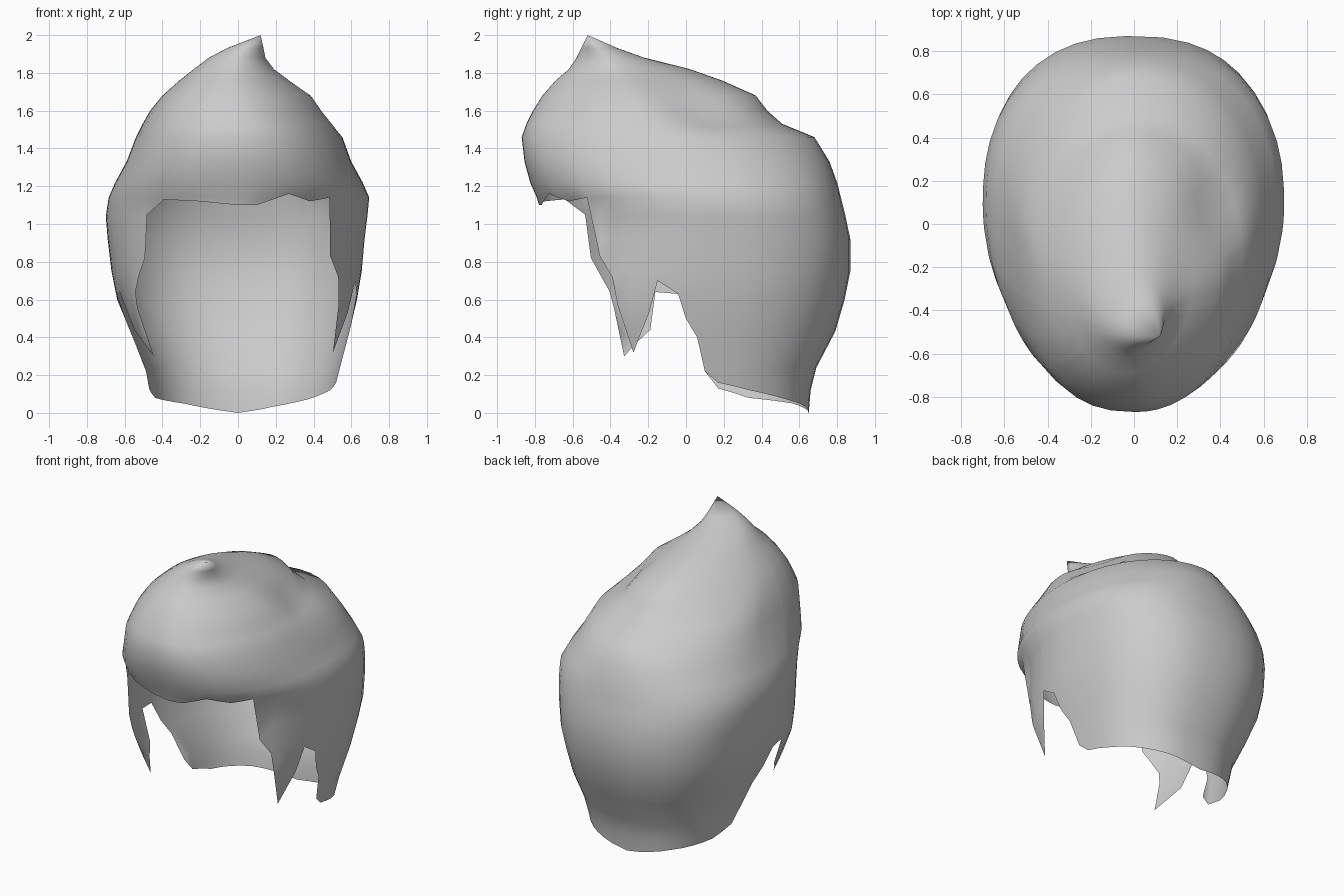
import bpy, bmesh, math

if "Cube" in bpy.data.objects:
    bpy.data.objects.remove(bpy.data.objects["Cube"])

# Horizontal sections: z, left x, right x, front y, widest y, back y
SECTIONS = [
    (0.00, -.44, .48, -.50, .12, .65), (0.12, -.47, .51, -.55, .12, .66),
    (0.24, -.49, .54, -.66, .11, .69), (0.43, -.57, .59, -.72, .10, .79),
    (0.60, -.64, .63, -.73, .10, .84), (0.75, -.67, .655, -.73, .10, .87),
    (0.92, -.69, .67, -.74, .10, .87), (1.04, -.70, .685, -.76, .10, .845),
    (1.14, -.685, .695, -.79, .09, .82), (1.22, -.65, .66, -.825, .07, .80),
    (1.33, -.59, .60, -.855, .03, .76), (1.46, -.54, .555, -.87, -.03, .68),
    (1.53, -.505, .505, -.845, -.08, .51), (1.60, -.465, .45, -.81, -.15, .43),
    (1.68, -.40, .39, -.76, -.23, .37), (1.76, -.31, .27, -.69, -.29, .19),
    (1.82, -.235, .19, -.62, -.35, .02), (1.88, -.155, .145, -.58, -.42, -.22),
    (1.93, -.06, .135, -.555, -.47, -.36), (2.00, .12, .12, -.52, -.52, -.52)]

# Roundness of the sections: z, front left, front right, back left, back right
POWERS = [(0, 2.2, 2.1, 2.4, 2.4), (.6, 2.25, 2.15, 2.4, 2.4),
          (.8, 2.15, 2.0, 2.4, 2.45), (1.1, 2.0, 1.8, 2.3, 2.45),
          (1.24, 2.35, 2.2, 2.15, 2.25), (1.45, 2.45, 2.1, 1.87, 2.0),
          (1.7, 2.2, 1.8, 1.67, 1.8), (2.0, 2.0, 1.8, 1.7, 1.8)]

# Lower edge, running from the back round the right, front and left
HEM = [(0, .65, 0), (.2, .64, .035), (.35, .52, .07), (.45, .32, .12),
       (.52, .17, .16), (.53, .10, .22), (.57, .06, .40), (.60, 0, .50),
       (.62, -.04, .63), (.62, -.15, .70), (.59, -.20, .53), (.53, -.30, .32),
       (.53, -.36, .57), (.53, -.39, .72), (.50, -.47, .83), (.45, -.48, 1.14),
       (.37, -.60, 1.12), (.26, -.70, 1.16), (.10, -.78, 1.10), (0, -.78, 1.10),
       (-.2, -.74, 1.12), (-.38, -.62, 1.13), (-.47, -.52, 1.05),
       (-.49, -.50, .82), (-.54, -.40, .64), (-.53, -.38, .55), (-.48, -.36, .30),
       (-.57, -.20, .44), (-.62, -.16, .64), (-.63, -.04, .63), (-.60, 0, .50),
       (-.55, .06, .40), (-.49, .10, .22), (-.47, .17, .13), (-.42, .32, .08),
       (-.3, .58, .05)]


def lookup(table, z):
    """Interpolated table row at height z."""
    for a, b in zip(table, table[1:]):
        if z <= b[0]:
            f = (z - a[0]) / (b[0] - a[0])
            return [p + (q - p) * f for p, q in zip(a, b)][1:]
    return table[-1][1:]


def power(z, right, back):
    return lookup(POWERS, z)[2 * back + right]


def signed_pow(v, p):
    return math.copysign(abs(v) ** p, v)


def surface(t, z):
    """Point on the shell at angle t and height z."""
    xl, xr, yf, yc, yb = lookup(SECTIONS, z)
    c, s = math.cos(t), math.sin(t)
    p = 2 / power(z, c > 0, s > 0)
    x = (xl + xr) / 2 + (xr - xl) / 2 * signed_pow(c, p)
    y = yc + (yb - yc if s > 0 else yc - yf) * signed_pow(s, p)
    # shallow hollow on the right of the crown
    d = .05 * math.exp(-((x - .38) ** 2 + (z - 1.61) ** 2) / .02 - (y - .06) ** 2 / .04)
    return x - d * .7, y, z - d * .7


def angle_of(x, y, z):
    xl, xr, yf, yc, yb = lookup(SECTIONS, z)
    u = (x - (xl + xr) / 2) / ((xr - xl) / 2)
    v = (y - yc) / (yb - yc if y > yc else yc - yf)
    n = power(z, u > 0, v > 0)
    return math.atan2(signed_pow(v, n / 2), signed_pow(u, n / 2))


# Columns follow the hem corners, with extra ones in wide gaps
keys = []
for p in HEM:
    t = angle_of(*p)
    if keys:
        while t > keys[-1][0] + math.pi:
            t -= 2 * math.pi
        while t < keys[-1][0] - math.pi:
            t += 2 * math.pi
        t = min(t, keys[-1][0] - .012)
    keys.append((t, p[2]))
keys.append((keys[0][0] - 2 * math.pi, keys[0][1]))
columns = []
for (t0, z0), (t1, z1) in zip(keys, keys[1:]):
    n = max(1, math.ceil((t0 - t1) / .17))
    columns += [(t0 + (t1 - t0) * i / n, z0 + (z1 - z0) * i / n) for i in range(n)]

# Hair shell: levels below the hem collapse onto it
bm = bmesh.new()
grid = [[bm.verts.new(surface(t, max(s[0], hem))) for s in SECTIONS] for t, hem in columns]
for i, a in enumerate(grid):
    b = grid[(i + 1) % len(grid)]
    for k in range(len(SECTIONS) - 1):
        bm.faces.new((b[k], a[k], a[k + 1], b[k + 1]))
bmesh.ops.remove_doubles(bm, verts=bm.verts, dist=.0005)
bmesh.ops.dissolve_degenerate(bm, edges=bm.edges, dist=.0005)
loose = [v for v in bm.verts if not v.link_faces]
bmesh.ops.delete(bm, geom=loose, context='VERTS')
bmesh.ops.recalc_face_normals(bm, faces=bm.faces)
mesh = bpy.data.meshes.new("hair_shell")
bm.to_mesh(mesh)
bm.free()
mesh.shade_smooth()
hair = bpy.data.objects.new("hair_shell", mesh)
bpy.context.collection.objects.link(hair)

grey = bpy.data.materials.new("light_grey")
grey.diffuse_color = (.6, .6, .6, 1)
grey.use_nodes = True
grey.node_tree.nodes["Principled BSDF"].inputs["Base Color"].default_value = grey.diffuse_color
mesh.materials.append(grey)
